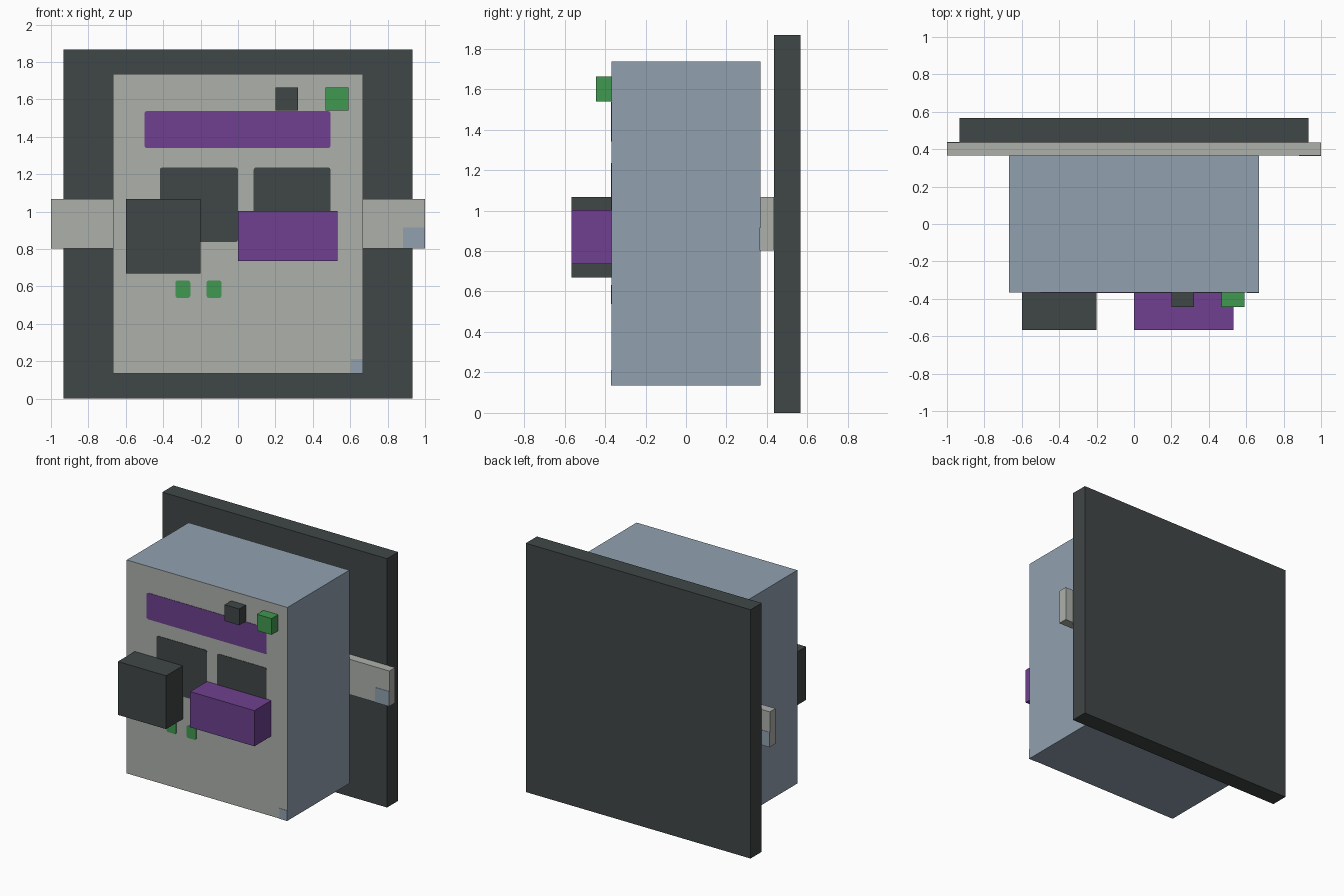
import bpy, bmesh

if "Cube" in bpy.data.objects:
    bpy.data.objects.remove(bpy.data.objects["Cube"])


def material(name, rgb):
    lin = [((c / 255 + 0.055) / 1.055) ** 2.4 for c in rgb]
    m = bpy.data.materials.new(name)
    m.diffuse_color = (*lin, 1)
    m.use_nodes = True
    m.node_tree.nodes["Principled BSDF"].inputs["Base Color"].default_value = m.diffuse_color
    return m


dark = material("charcoal", (64, 70, 70))
grey = material("warm grey", (174, 176, 171))
blue = material("steel blue", (145, 161, 175))
purple = material("purple", (110, 64, 143))
green = material("green", (64, 152, 80))


def box(name, x, y, z, mat, corner=0):
    """Box from min/max ranges; corner rounds the edges that run along y."""
    bm = bmesh.new()
    bmesh.ops.create_cube(bm, size=1)
    for v in bm.verts:
        v.co = [r[0] if c < 0 else r[1] for c, r in zip(v.co, (x, y, z))]
    if corner:
        edges = [e for e in bm.edges
                 if abs(e.verts[0].co.y - e.verts[1].co.y) > 1e-5]
        bmesh.ops.bevel(bm, geom=edges, offset=corner, segments=2,
                        profile=0.5, affect='EDGES')
    bmesh.ops.recalc_face_normals(bm, faces=bm.faces[:])
    me = bpy.data.meshes.new(name)
    bm.to_mesh(me)
    bm.free()
    ob = bpy.data.objects.new(name, me)
    bpy.context.collection.objects.link(ob)
    me.materials.append(mat)
    return ob


FRONT = -0.367  # front face of the housing

# Wall plate and mounting bar
box("back_plate", (-0.933, 0.933), (0.435, 0.567), (0, 1.867), dark)
box("mounting_bar", (-1, 1), (0.367, 0.435), (0.803, 1.068), grey)

# Housing with a grey front face
body = box("housing", (-0.667, 0.667), (FRONT, 0.367), (0.135, 1.736), blue)
body.data.materials.append(grey)
for p in body.data.polygons:
    if p.normal.y < -0.9:
        p.material_index = 1

# Protruding blocks
box("large_dark_block", (-0.6, -0.2), (-0.567, FRONT), (0.668, 1.068), dark)
box("purple_block", (0, 0.533), (-0.567, FRONT), (0.735, 1.003), purple)
box("dark_button", (0.2, 0.322), (-0.445, FRONT), (1.54, 1.662), dark)
box("green_button", (0.468, 0.59), (-0.445, FRONT), (1.54, 1.662), green)


# Painted front panels
def panel(name, x, z, mat, y=FRONT, corner=0.012):
    box(name, x, (y - 0.003, y + 0.001), z, mat, corner)


panel("display_strip", (-0.5, 0.495), (1.34, 1.537), purple)
panel("left_dark_panel", (-0.418, 0.0), (0.837, 1.236), dark)
panel("right_dark_panel", (0.084, 0.495), (0.837, 1.236), dark)
for i, x in enumerate((-0.335, -0.168)):
    panel(f"indicator_{i + 1}", (x, x + 0.08), (0.538, 0.632), green)
panel("housing_corner_mark", (0.603, 0.667), (0.135, 0.213), blue, corner=0)
panel("bar_front_mark", (0.883, 1.0), (0.803, 0.915), blue, 0.367, 0)
panel("bar_back_mark", (-1.0, -0.883), (0.803, 0.915), blue, 0.437, 0)
